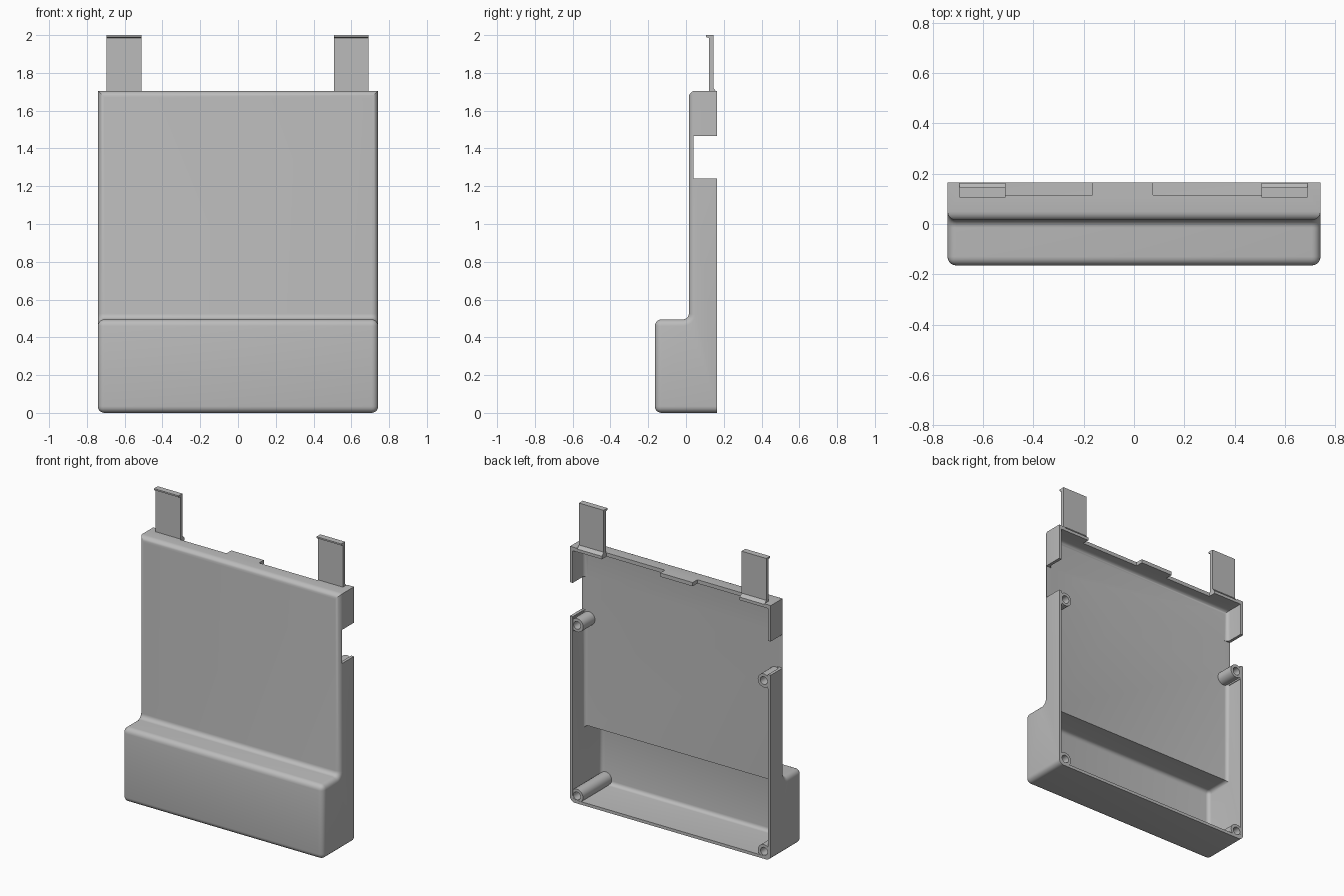
import bpy, bmesh, math

cube = bpy.data.objects.get("Cube")
if cube:
    bpy.data.objects.remove(cube, do_unlink=True)

GREY = (0.5, 0.5, 0.5, 1)
mat = bpy.data.materials.new("plain grey")
mat.use_nodes = True
mat.diffuse_color = GREY
mat.node_tree.nodes["Principled BSDF"].inputs["Base Color"].default_value = GREY

HALF, BACK, TOP = 0.742, 0.165, 1.705


def finish(bm, name):
    """Turn a bmesh into a named, coloured object."""
    bmesh.ops.recalc_face_normals(bm, faces=bm.faces)
    mesh = bpy.data.meshes.new(name)
    bm.to_mesh(mesh)
    bm.free()
    mesh.materials.append(mat)
    obj = bpy.data.objects.new(name, mesh)
    bpy.context.collection.objects.link(obj)
    return obj


def extrude_x(points, x0, x1):
    """Extrude a (y, z) outline between two x positions."""
    bm = bmesh.new()
    face = bm.faces.new([bm.verts.new((x0, y, z)) for y, z in points])
    new = bmesh.ops.extrude_face_region(bm, geom=[face])["geom"]
    verts = [v for v in new if isinstance(v, bmesh.types.BMVert)]
    bmesh.ops.translate(bm, verts=verts, vec=(x1 - x0, 0, 0))
    bmesh.ops.recalc_face_normals(bm, faces=bm.faces)
    return bm


def box(name, x0, x1, y0, y1, z0, z1):
    return finish(extrude_x([(y0, z0), (y1, z0), (y1, z1), (y0, z1)], x0, x1), name)


def stepped_body(name, half, front, mid, back, bottom, ledge, top, radius, fillet):
    """Stepped block with rounded front edges and an optional inner fillet."""
    arc = [(mid, ledge)]
    if fillet:
        angles = [math.radians(-90 + 15 * i) for i in range(7)]
        arc = [(mid - fillet + fillet * math.cos(a), ledge + fillet + fillet * math.sin(a))
               for a in angles]
    outline = [(back, bottom), (front, bottom), (front, ledge), *arc, (mid, top), (back, top)]
    bm = extrude_x(outline, -half, half)

    def rounded(edge):
        a, b = (v.co for v in edge.verts)
        on_back = min(a.y, b.y) > back - 1e-4
        top_end = min(a.z, b.z) > top - 1e-4 and abs(a.x - b.x) < 1e-4
        return edge.calc_face_angle_signed() > 0.5 and not on_back and not top_end

    bmesh.ops.bevel(bm, geom=[e for e in bm.edges if rounded(e)], offset=radius,
                    segments=5, profile=0.5, affect='EDGES',
                    clamp_overlap=False, loop_slide=True)
    return finish(bm, name)


def cut(target, cutter):
    mod = target.modifiers.new("cut", 'BOOLEAN')
    mod.operation, mod.solver, mod.object = 'DIFFERENCE', 'EXACT', cutter
    with bpy.context.temp_override(object=target, active_object=target):
        bpy.ops.object.modifier_apply(modifier=mod.name)
    bpy.data.objects.remove(cutter, do_unlink=True)


# Hollow shell, open at the back
shell = stepped_body("shell", HALF, -BACK, 0.015, BACK, 0, 0.495, TOP, 0.035, 0.03)
cut(shell, stepped_body("cavity", HALF - 0.02, -0.14, 0.04, 0.25,
                        0.02, 0.47, TOP - 0.025, 0.025, 0))

# Side windows and the two top rim recesses
cut(shell, box("side_window", -1, 1, 0.04, 0.3, 1.24, 1.465))
for x0, x1 in ((-0.695, -0.165), (0.075, 0.69)):
    cut(shell, box("rim_recess", x0, x1, 0.115, 0.3, 1.6, 1.8))
parts = [shell]

# Flexible clip straps with a hinge foot and a hooked tip
STRAP = [(0.164, 1.68), (0.164, 1.7), (0.157, 1.705), (0.145, 1.72), (0.145, 2),
         (0.105, 2), (0.105, 1.99), (0.122, 1.985), (0.122, TOP), (0.115, TOP), (0.115, 1.68)]
for side, x0, x1 in (("right", -0.695, -0.512), ("left", 0.507, 0.69)):
    parts.append(finish(extrude_x(STRAP, x0, x1), side + "_strap"))


def screw_boss(name, x, z, y0):
    """Post with a blind screw hole, made by turning a profile about y."""
    outer, inner, end = 0.045, 0.026, BACK - 0.001
    profile = [(0, y0), (outer, y0), (outer, end), (inner, end), (inner, 0.06), (0, 0.06)]
    bm = bmesh.new()
    verts = [bm.verts.new((x + r, y, z)) for r, y in profile]
    edges = [bm.edges.new(pair) for pair in zip(verts, verts[1:])]
    bmesh.ops.spin(bm, geom=verts + edges, cent=(x, 0, z), axis=(0, 1, 0),
                   angle=math.tau, steps=24)
    bmesh.ops.remove_doubles(bm, verts=bm.verts, dist=1e-4)
    return finish(bm, name)


# Four screw bosses, the upper ones webbed to the side walls
for side, s in (("right", -1), ("left", 1)):
    parts.append(screw_boss(side + "_lower_boss", s * 0.692, 0.05, -0.142))
    parts.append(screw_boss(side + "_upper_boss", s * 0.69, 1.19, 0.036))
    x0, x1 = sorted((s * 0.718, s * 0.734))
    parts.append(box(side + "_boss_web", x0, x1, 0.036, BACK - 0.001, 1.145, 1.235))

# Smooth the fillets and keep hard edges crisp
bpy.ops.object.select_all(action='DESELECT')
for obj in parts:
    obj.select_set(True)
bpy.context.view_layer.objects.active = shell
bpy.ops.object.shade_smooth_by_angle(angle=math.radians(30))
